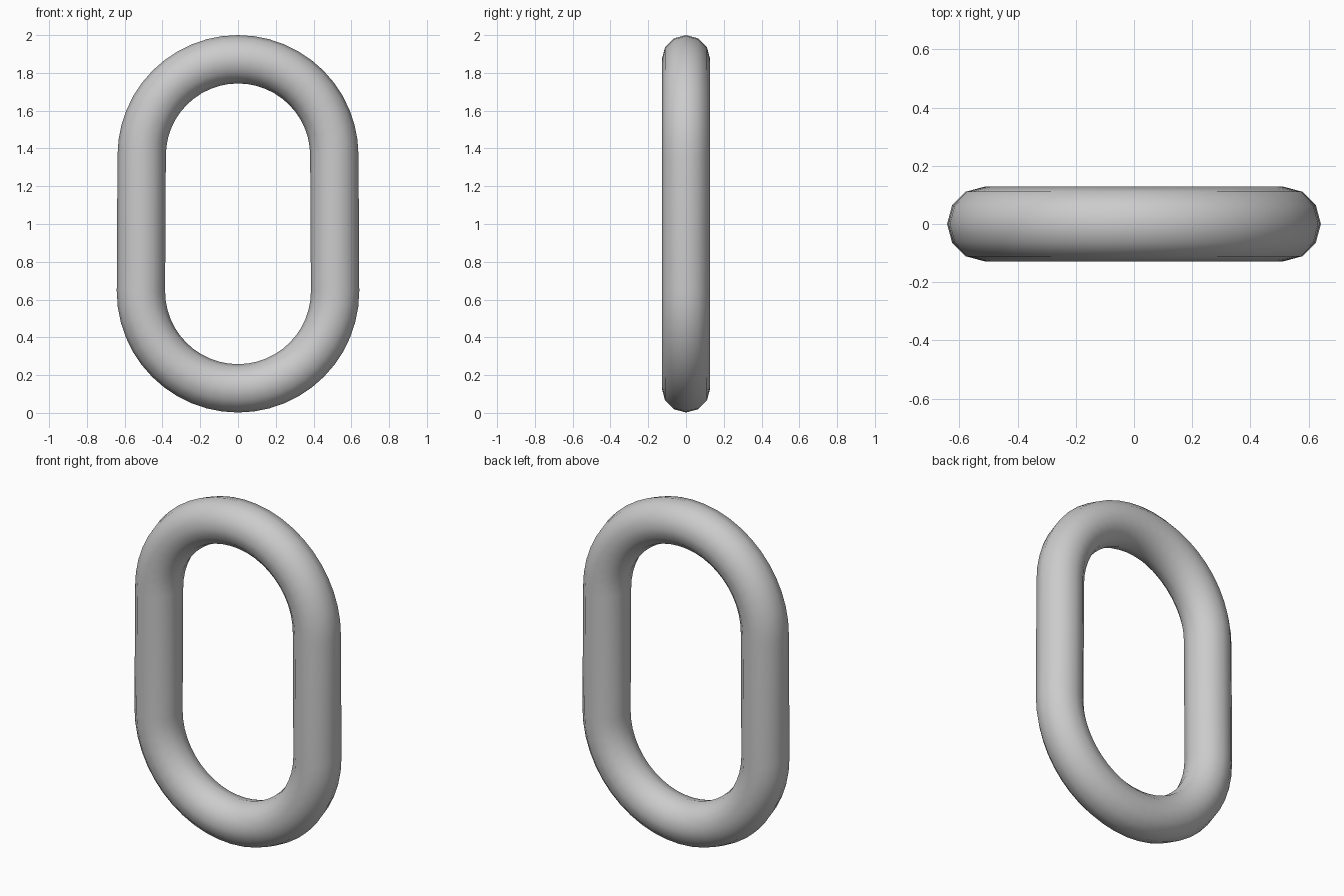
import bpy, bmesh, math
from mathutils import Vector

if "Cube" in bpy.data.objects:
    bpy.data.objects.remove(bpy.data.objects["Cube"])

TUBE = 0.128      # radius of the round bar
SIDES = 12        # sides of the bar's cross-section
STEPS = 24        # segments in each rounded end
R_TOP, R_BOT = 0.510, 0.514

# Centre line: two half circles joined by straight sides
path = []
for radius, centre_z, start in ((R_TOP, 2 - TUBE - R_TOP, 0.0),
                                (R_BOT, TUBE + R_BOT + 0.002, math.pi)):
    for i in range(STEPS + 1):
        a = start + math.pi * i / STEPS
        out = Vector((math.cos(a), 0, math.sin(a)))
        path.append((Vector((0, 0, centre_z)) + out * radius, out))

# Sweep the cross-section round the closed path
bm = bmesh.new()
rings = []
for centre, out in path:
    ring = []
    for j in range(SIDES):
        b = 2 * math.pi * j / SIDES
        ring.append(bm.verts.new(centre + out * (TUBE * math.cos(b))
                                 + Vector((0, TUBE * math.sin(b), 0))))
    rings.append(ring)
for i, ring in enumerate(rings):
    nxt = rings[(i + 1) % len(rings)]
    for j in range(SIDES):
        k = (j + 1) % SIDES
        bm.faces.new((ring[j], ring[k], nxt[k], nxt[j]))
bmesh.ops.recalc_face_normals(bm, faces=bm.faces)
for f in bm.faces:
    f.smooth = True

mesh = bpy.data.meshes.new("chain_link")
bm.to_mesh(mesh)
bm.free()
link = bpy.data.objects.new("chain_link", mesh)
bpy.context.collection.objects.link(link)
